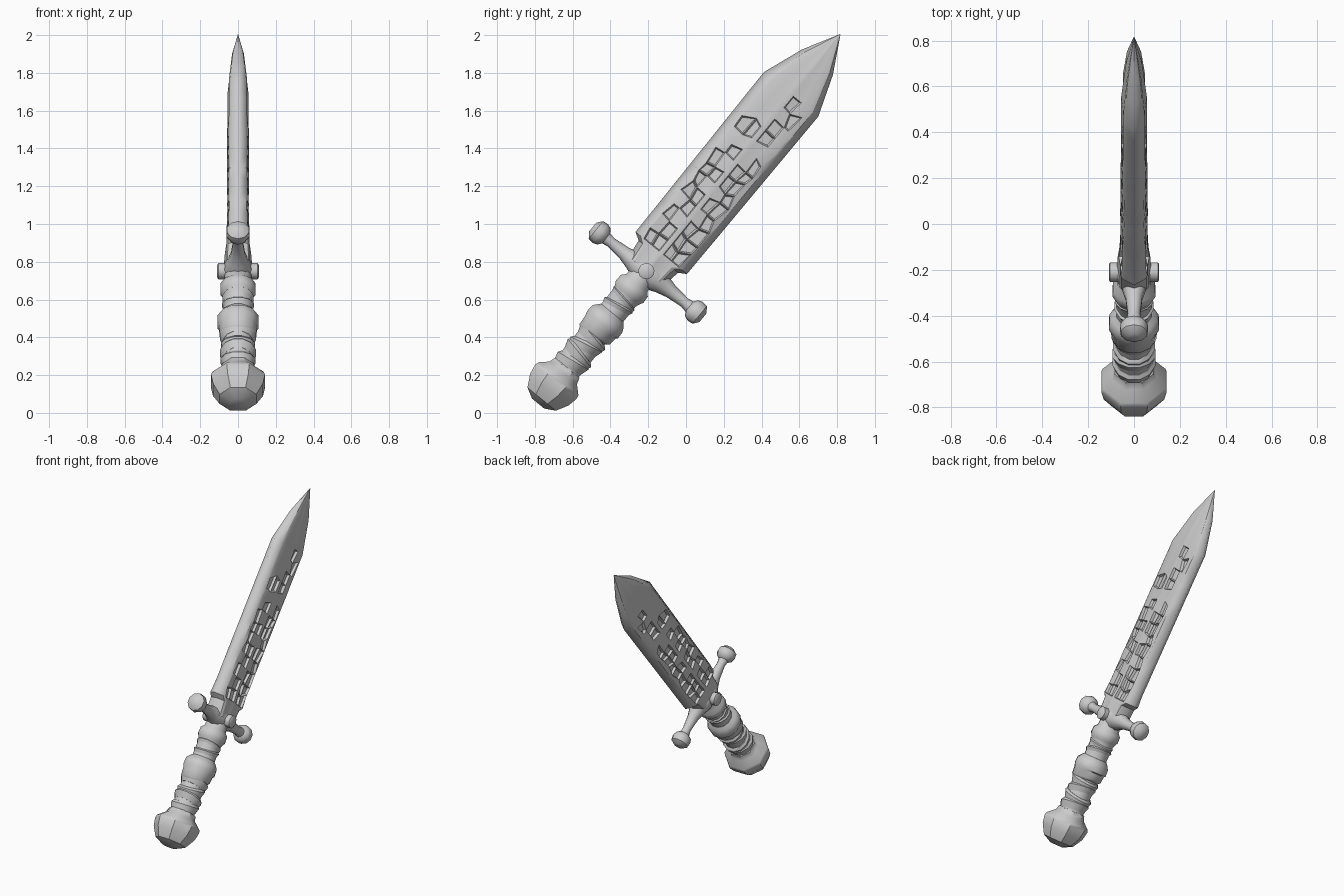
import bpy, bmesh, math, random
from mathutils import Matrix

if "Cube" in bpy.data.objects:
    bpy.data.objects.remove(bpy.data.objects["Cube"])

random.seed(4)
TILT = -math.radians(39.3)      # sword axis leans from +z toward +y
ORIGIN = (0, -0.21, 0.75)       # centre of the guard


def finish(name, bm, angle=40):
    me = bpy.data.meshes.new(name)
    bm.to_mesh(me)
    bm.free()
    me.shade_smooth()
    me.set_sharp_from_angle(angle=math.radians(angle))
    ob = bpy.data.objects.new(name, me)
    bpy.context.collection.objects.link(ob)
    ob.location = ORIGIN
    ob.rotation_euler = (TILT, 0, 0)
    return ob


def lathe(name, profile, n=12, turn=None, angle=40):
    """Revolve (height, radius, slant) rings about local z."""
    bm = bmesh.new()
    rings = []
    for z, r, *slant in profile:
        k = slant[0] if slant else 0
        ring = []
        for i in range(n):
            a = 2 * math.pi * (i + 0.5) / n
            ring.append(bm.verts.new((r * math.cos(a), r * math.sin(a), z + k * math.sin(a))))
        rings.append(ring)
    for a, b in zip(rings, rings[1:]):
        for i in range(n):
            j = (i + 1) % n
            bm.faces.new((a[i], a[j], b[j], b[i]))
    bm.faces.new(rings[0][::-1])
    bm.faces.new(rings[-1])
    if turn:
        bm.transform(turn)
    bmesh.ops.recalc_face_normals(bm, faces=bm.faces)
    return finish(name, bm, angle)


def interp(table, s):
    for (a, va), (b, vb) in zip(table, table[1:]):
        if s <= b:
            return va + (vb - va) * (s - a) / (b - a)
    return table[-1][1]


# Blade: half-section grid with carved pits, mirrored across its flat plane
width = [(0, .12), (.10, .135), (.125, .176), (1.21, .186), (1.43, .106), (1.62, .002)]
thick = [(0, .075), (.10, .072), (.2, .06), (1.21, .056), (1.43, .036), (1.62, .001)]
half = [(0, 1), (.08, .97), (.38, .86), (.68, .86), (.80, .74), (1, 0)]
section = [(-u, h) for u, h in half[:0:-1]] + half
rows = [0, .10, .125] + [.125 + 1.085 * i / 14 for i in range(1, 15)] + [1.32, 1.43, 1.62]
bm = bmesh.new()
grid = []
for i, s in enumerate(rows):
    line = []
    for u, h in section:
        loose = .1 < abs(u) < .7 and 2 < i < 16
        js = random.uniform(-.02, .02) if loose else 0
        jt = random.uniform(-.014, .014) if loose else 0
        line.append(bm.verts.new((h * interp(thick, s), u * interp(width, s) + jt, s + js)))
    grid.append(line)
pits = []
for i in range(len(rows) - 1):
    for j in range(len(section) - 1):
        f = bm.faces.new((grid[i][j], grid[i][j + 1], grid[i + 1][j + 1], grid[i + 1][j]))
        mid = abs(section[j][0] + section[j + 1][0]) / 2
        if .1 < mid < .7 and 2 <= i < 16 and random.random() < .6:
            pits.append(f)
bm.normal_update()
bmesh.ops.inset_individual(bm, faces=pits, thickness=.010, depth=-.016)
blade = finish("blade", bm, 30)
mirror = blade.modifiers.new("other_side", "MIRROR")
mirror.use_axis = (True, False, False)

# Crossguard with knobbed ends
arm = [(0, .078), (.05, .074), (.10, .054), (.16, .038), (.25, .028), (.285, .034),
       (.30, .055), (.325, .064), (.355, .06), (.378, .03)]
guard = [(-t, r) for t, r in arm[:0:-1]] + arm
lathe("crossguard", guard, 10,
      Matrix.Translation((0, .01, 0)) @ Matrix.Rotation(-math.pi / 2, 4, 'X'))

# Round stud through the guard
lathe("guard_stud", [(-.11, .034), (-.104, .043), (.104, .043), (.11, .034)], 12,
      Matrix.Rotation(math.pi / 2, 4, 'Y'))

# Grip core with collar under the guard
lathe("grip", [(-.70, .082), (-.42, .08), (-.28, .078), (-.18, .078), (-.16, .086),
               (-.14, .097), (-.10, .095), (-.08, .076), (0, .07)], 12)

# Overlapping slanted leather wraps
wraps = [(-.665, .07, .096, .015), (-.605, .06, .098, -.02), (-.55, .065, .094, .022),
         (-.49, .06, .098, -.018), (-.27, .05, .087, .015), (-.225, .05, .086, -.015)]
for k, (s, length, r, slant) in enumerate(wraps):
    lathe(f"grip_wrap_{k + 1}", [(s, r - .016, slant), (s + length * .75, r, slant),
                                 (s + length, r - .012, slant)], 12)

# Swollen band in the middle of the grip
lathe("grip_band", [(-.445, .085, .01), (-.43, .1, .01), (-.385, .104, .008), (-.365, .113, -.006),
                    (-.325, .111, -.006), (-.305, .098, 0), (-.285, .08, 0)], 12)

# Faceted pommel
lathe("pommel", [(-.905, .045), (-.875, .105), (-.81, .143), (-.755, .154),
                 (-.735, .148), (-.695, .102), (-.66, .09)], 8, angle=32)
